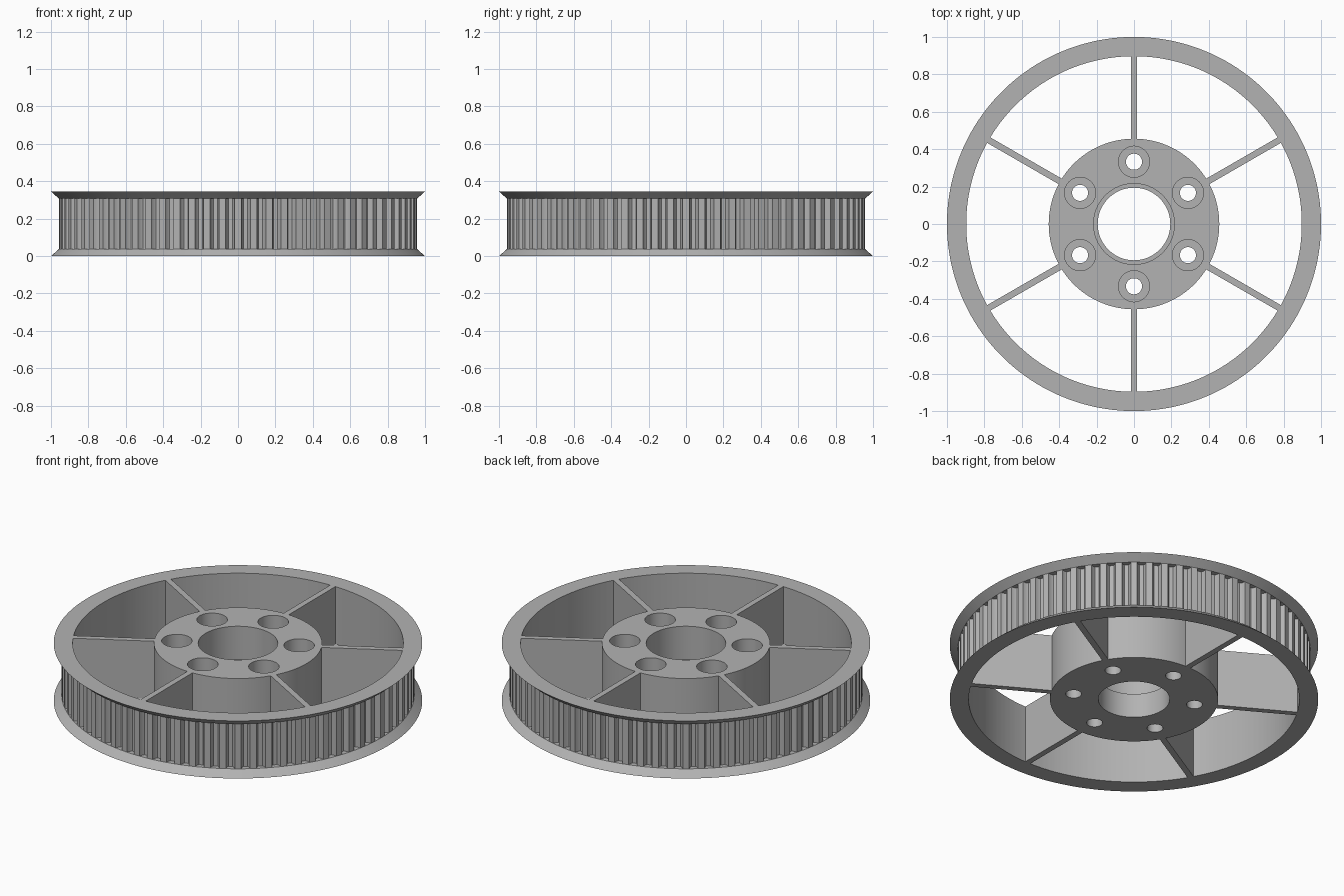
import bpy, bmesh
from math import sin, cos, pi, radians
from mathutils import Matrix

if "Cube" in bpy.data.objects:
    bpy.data.objects.remove(bpy.data.objects["Cube"])

HEIGHT = 0.345
TEETH = 72
SHELF = 0.145      # level of the steps inside the bore and bolt holes

metal = bpy.data.materials.new("grey metal")
metal.use_nodes = True
GREY = (0.45, 0.45, 0.45, 1)
metal.diffuse_color = GREY
metal.node_tree.nodes["Principled BSDF"].inputs["Base Color"].default_value = GREY


def finish(name, bm):
    bmesh.ops.recalc_face_normals(bm, faces=bm.faces)
    mesh = bpy.data.meshes.new(name)
    bm.to_mesh(mesh)
    bm.free()
    mesh.materials.append(metal)
    ob = bpy.data.objects.new(name, mesh)
    bpy.context.collection.objects.link(ob)
    return ob


def activate(ob):
    bpy.ops.object.select_all(action='DESELECT')
    ob.select_set(True)
    bpy.context.view_layer.objects.active = ob


def smooth(ob):
    activate(ob)
    bpy.ops.object.shade_smooth_by_angle(angle=radians(25))


def add_cylinder(bm, radius, z0, z1, x=0, y=0, sides=64):
    bmesh.ops.create_cone(bm, cap_ends=True, segments=sides, radius1=radius, radius2=radius,
                          depth=z1 - z0, matrix=Matrix.Translation((x, y, (z0 + z1) / 2)))


# Toothed rim: a closed cross-section swept round, with grooves between the flanges
TOOTH = [(-0.21, 0), (0.21, 0), (0.27, 0.02), (0.36, 0.03), (0.64, 0.03), (0.73, 0.02)]
TIP = 0.957
SECTION = [(0.897, 0, 0), (1, 0, 0), (TIP, 0.038, 0), (TIP, 0.038, 1),
           (TIP, HEIGHT - 0.038, 1), (TIP, HEIGHT - 0.038, 0), (1, HEIGHT, 0), (0.897, HEIGHT, 0)]
bm = bmesh.new()
rings = []
for radius, z, grooved in SECTION:
    ring = []
    for i in range(TEETH):
        for t, depth in TOOTH:
            a = 2 * pi * (i + t) / TEETH
            r = radius - depth * grooved
            ring.append(bm.verts.new((r * cos(a), r * sin(a), z)))
    rings.append(ring)
for k, low in enumerate(rings):
    high = rings[(k + 1) % len(rings)]
    for i in range(len(low)):
        bm.faces.new((low[i - 1], low[i], high[i], high[i - 1]))
bmesh.ops.remove_doubles(bm, verts=bm.verts, dist=0.00001)
smooth(finish("toothed_rim", bm))

# Hub with stepped bore and six counterbored bolt holes
bm = bmesh.new()
add_cylinder(bm, 0.456, 0, HEIGHT, sides=128)
hub = finish("hub", bm)


def cut(radius, z0, z1, x=0, y=0):
    bm = bmesh.new()
    add_cylinder(bm, radius, z0, z1, x, y)
    cutter = finish("cutter", bm)
    cutter.hide_render = True
    activate(hub)
    mod = hub.modifiers.new("cut", 'BOOLEAN')
    mod.operation = 'DIFFERENCE'
    mod.solver = 'EXACT'
    mod.object = cutter
    bpy.ops.object.modifier_apply(modifier=mod.name)
    bpy.data.objects.remove(cutter)


angles = [radians(30 + 60 * i) for i in range(6)]
places = [(0.216, 0.194, 0, 0)]
places += [(0.083, 0.043, 0.333 * cos(a), 0.333 * sin(a)) for a in angles]
for wide, narrow, x, y in places:
    cut(wide, SHELF, HEIGHT + 0.1, x, y)
    cut(narrow, -0.1, HEIGHT, x, y)
smooth(hub)

# Thin full-height spokes
for i, a in enumerate(angles):
    bm = bmesh.new()
    bmesh.ops.create_cube(bm, size=1)
    bmesh.ops.scale(bm, vec=(0.448, 0.034, HEIGHT), verts=bm.verts)
    bmesh.ops.translate(bm, vec=(0.677, 0, HEIGHT / 2), verts=bm.verts)
    bmesh.ops.rotate(bm, matrix=Matrix.Rotation(a, 3, 'Z'), verts=bm.verts)
    finish(f"spoke_{i + 1}", bm)
